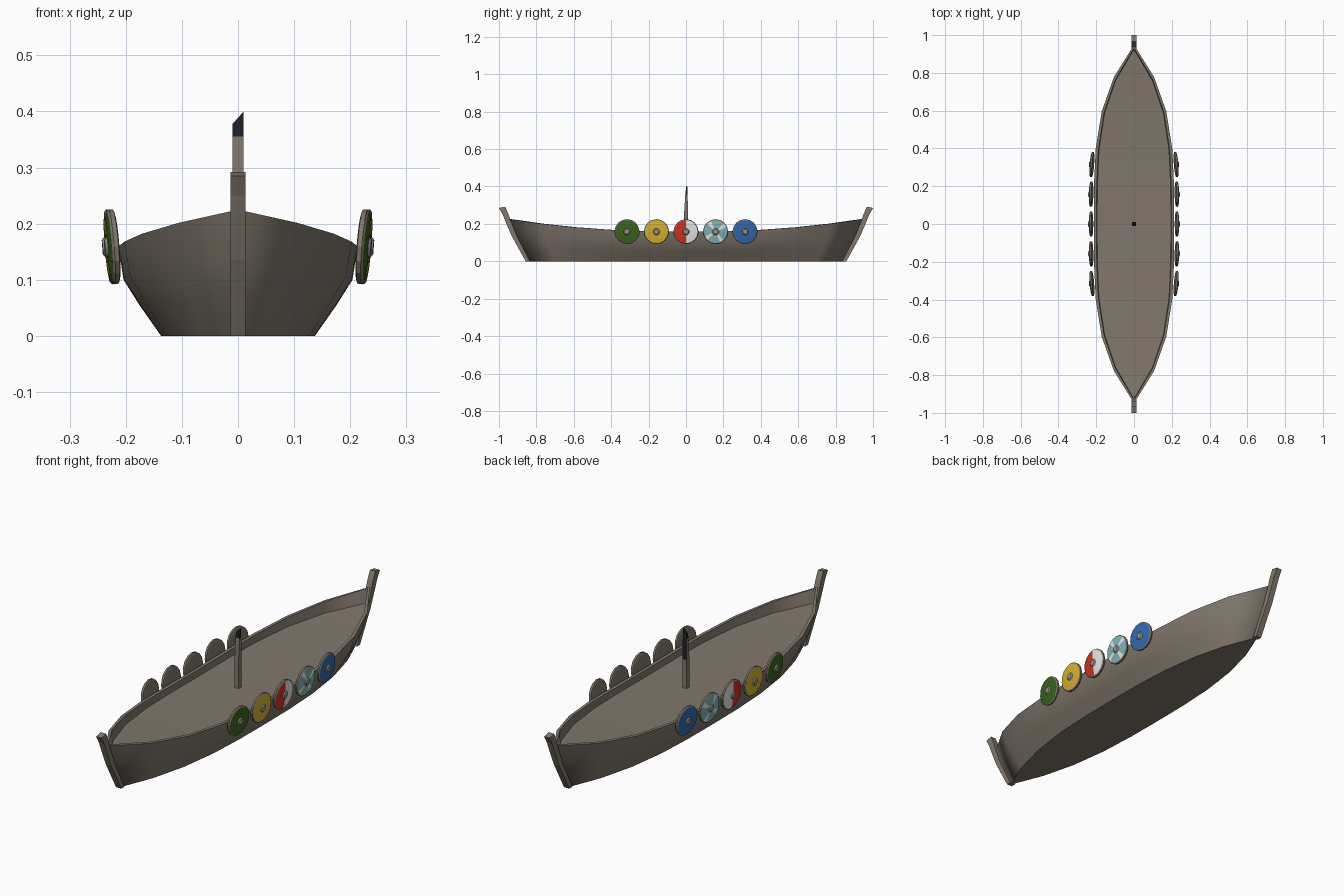
import bpy, bmesh, math
from mathutils import Matrix, Vector

if "Cube" in bpy.data.objects:
    bpy.data.objects.remove(bpy.data.objects["Cube"])


def mat(name, rgb):
    m = bpy.data.materials.new(name)
    m.diffuse_color = (*rgb, 1)
    m.use_nodes = True
    m.node_tree.nodes["Principled BSDF"].inputs["Base Color"].default_value = m.diffuse_color
    return m


WOOD = mat("weathered_wood", (0.22, 0.187, 0.15))
CHAR = mat("charred_black", (0.012, 0.014, 0.018))
GREEN = mat("green", (0.04, 0.13, 0.012))
YELLOW = mat("yellow", (0.68, 0.45, 0.03))
RED = mat("red", (0.65, 0.03, 0.015))
WHITE = mat("white", (0.8, 0.8, 0.8))
TEAL = mat("pale_teal", (0.22, 0.45, 0.48))
BLUE = mat("blue", (0.035, 0.14, 0.42))
IRON = mat("grey_boss", (0.33, 0.31, 0.28))


def make(name, bm, mats, mirror=None, smooth=None):
    bmesh.ops.remove_doubles(bm, verts=bm.verts, dist=1e-5)
    bmesh.ops.recalc_face_normals(bm, faces=bm.faces)
    me = bpy.data.meshes.new(name)
    bm.to_mesh(me)
    bm.free()
    ob = bpy.data.objects.new(name, me)
    bpy.context.collection.objects.link(ob)
    for m in mats:
        me.materials.append(m)
    if mirror is not None:
        mod = ob.modifiers.new("mirror", 'MIRROR')
        mod.use_axis = [a == mirror for a in "XYZ"]
    if smooth:
        bpy.ops.object.select_all(action='DESELECT')
        ob.select_set(True)
        bpy.context.view_layer.objects.active = ob
        bpy.ops.object.shade_smooth_by_angle(angle=math.radians(smooth))
    return ob


def sheer(t):
    return 0.158 + 0.067 * abs(t) ** 2.2


# Hull shell with deck: each line is (half width, half length, fullness, height rule)
lines = [
    (0.0, 0.85, 3.0, lambda t: 0.0),
    (0.137, 0.85, 3.0, lambda t: 0.0),
    (0.175, 0.89, 3.1, lambda t: 0.054 + 0.016 * t * t),
    (0.204, 0.92, 3.3, lambda t: 0.10 + 0.04 * t * t),
    (0.213, 0.948, 3.5, sheer),
    (0.198, 0.93, 3.5, sheer),
    (0.195, 0.925, 3.5, lambda t: 0.13 + 0.03 * t * t),
    (0.0, 0.925, 3.5, lambda t: 0.13 + 0.03 * t * t),
]
ts = [0.21, 0.42, 0.63, 0.82, 1.0]
ts = [-t for t in reversed(ts)] + [0.0] + ts
bm = bmesh.new()
rows = [[bm.verts.new((w * (1 - abs(t) ** p), t * l, z(t))) for w, l, p, z in lines] for t in ts]
for a, b in zip(rows, rows[1:]):
    for j in range(len(lines) - 1):
        bm.faces.new((a[j], b[j], b[j + 1], a[j + 1]))
bmesh.ops.dissolve_degenerate(bm, dist=1e-5, edges=bm.edges)
make("hull", bm, [WOOD], 'X', 32)


def prism(profile, half):
    """Extrude a (y, z) profile across x."""
    bm = bmesh.new()
    f = bm.faces.new([bm.verts.new((-half, y, z)) for y, z in profile])
    r = bmesh.ops.extrude_face_region(bm, geom=[f])
    bmesh.ops.translate(bm, vec=(2 * half, 0, 0),
                        verts=[v for v in r["geom"] if isinstance(v, bmesh.types.BMVert)])
    return bm


# Stem and stern posts
post = [(0.835, 0), (0.857, 0), (0.932, 0.135), (0.964, 0.21), (0.98, 0.25), (1.0, 0.285),
        (0.967, 0.292), (0.95, 0.255), (0.935, 0.21), (0.905, 0.135)]
make("end_posts", prism(post, 0.0135), [WOOD], 'Y')

# Broken mast, tapering to a slanted burnt tip
bm = bmesh.new()
rings = []
for z, front, back in [(0.12, -0.01, 0.01), (0.26, -0.01, 0.01), (0.355, -0.004, 0.009), (0.385, 0.001, 0.008)]:
    top = 0.015 if z > 0.38 else 0
    rings.append([bm.verts.new((x, y, z + top * (1 if x > 0 else -0.5)))
                  for x, y in [(-0.01, front), (0.01, front), (0.01, back), (-0.01, back)]])
for a, b in zip(rings, rings[1:]):
    for i in range(4):
        k = (i + 1) % 4
        bm.faces.new((a[i], a[k], b[k], b[i]))
bm.faces.new(rings[-1])
bm.faces.new(rings[0][::-1])
bm.normal_update()
for f in bm.faces:
    c = f.calc_center_median()
    if c.z > 0.36 or (c.z > 0.27 and f.normal.y > 0.8):
        f.material_index = 1
make("broken_mast", bm, [WOOD, CHAR])

# Round shields: local z faces outward, painted by sector angle
N = 16


def shield(name, y, paints, rule):
    bm = bmesh.new()
    prof = [(0.058, -0.007), (0.066, -0.005), (0.067, 0.003), (0.062, 0.007),
            (0.04, 0.0095), (0.018, 0.0105), (0.013, 0.015)]
    rings = [[bm.verts.new((r * math.cos(2 * math.pi * i / N), r * math.sin(2 * math.pi * i / N), h))
              for i in range(N)] for r, h in prof]
    bm.faces.new(rings[0][::-1])
    for j, (a, b) in enumerate(zip(rings, rings[1:])):
        for i in range(N):
            k = (i + 1) % N
            f = bm.faces.new((a[i], a[k], b[k], b[i]))
            if j in (3, 4):
                f.material_index = 2 + rule(i, j)
            elif j == 5:
                f.material_index = 1
    bm.faces.new(rings[-1]).material_index = 1
    # local x -> world y, local y -> world z, local z -> world x, then lean and follow the hull
    basis = Matrix(((0, 0, 1), (1, 0, 0), (0, 1, 0))).to_4x4()
    lean = Matrix.Rotation(math.radians(4.5), 4, 'Y')
    yaw = Matrix.Rotation(0.75 * y * abs(y), 4, 'Z')
    x = 0.213 * (1 - abs(y / 0.948) ** 3.5) + 0.014
    bm.transform(Matrix.Translation(Vector((x, y, 0.159))) @ yaw @ lean @ basis)
    make(name, bm, [WOOD, IRON] + paints, 'X')


def plain(i, j):
    return 0


shield("green_shields", -0.315, [GREEN], plain)
shield("yellow_shields", -0.158, [YELLOW], plain)
shield("halved_shields", 0.0, [WHITE, RED], lambda i, j: int(N // 4 <= i < 3 * N // 4))
shield("spoked_shields", 0.158, [TEAL, WHITE], lambda i, j: int(i % 4 == 1))
shield("blue_shields", 0.315, [BLUE], plain)
